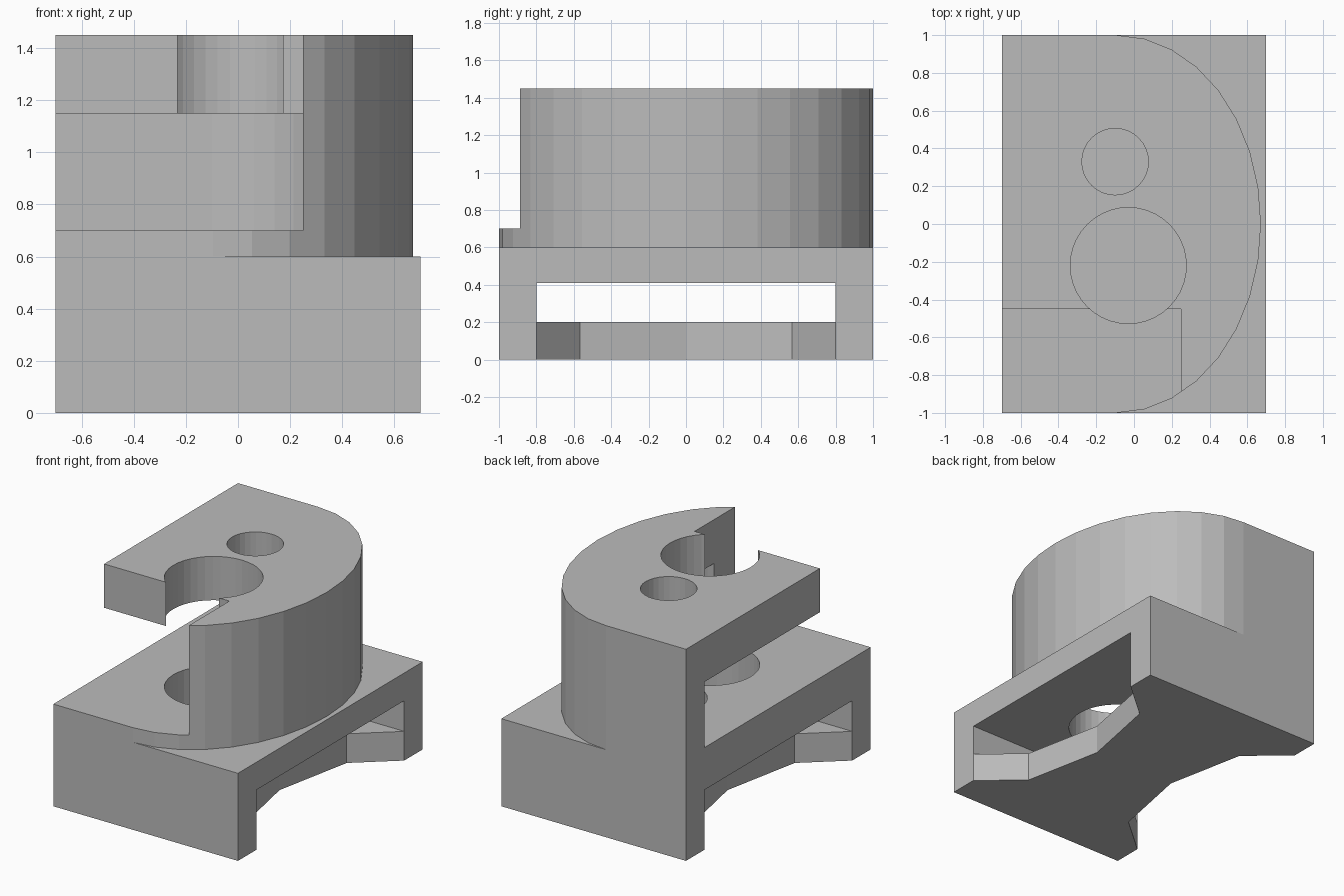
import bpy, bmesh, math

if "Cube" in bpy.data.objects:
    bpy.data.objects.remove(bpy.data.objects["Cube"])

grey = bpy.data.materials.new("plain grey")
grey.diffuse_color = (0.5, 0.5, 0.5, 1)
grey.use_nodes = True
grey.node_tree.nodes["Principled BSDF"].inputs["Base Color"].default_value = grey.diffuse_color


def prism(name, pts, z0, z1):
    """Extrude a plan outline from z0 to z1."""
    bm = bmesh.new()
    face = bm.faces.new([bm.verts.new((x, y, z0)) for x, y in pts])
    ext = bmesh.ops.extrude_face_region(bm, geom=[face])
    for v in ext["geom"]:
        if isinstance(v, bmesh.types.BMVert):
            v.co.z = z1
    bmesh.ops.recalc_face_normals(bm, faces=bm.faces[:])
    me = bpy.data.meshes.new(name)
    bm.to_mesh(me)
    bm.free()
    me.materials.append(grey)
    ob = bpy.data.objects.new(name, me)
    bpy.context.collection.objects.link(ob)
    return ob


def rect(x0, x1, y0, y1):
    return [(x0, y0), (x1, y0), (x1, y1), (x0, y1)]


def oval(cx, cy, rx, ry, n):
    return [(cx + rx * math.cos(2 * math.pi * i / n),
             cy + ry * math.sin(2 * math.pi * i / n)) for i in range(n)]


def d_shape(x0, cx, rx, ry, n):
    """Straight back at x0, half oval on the +x side."""
    arc = [(cx + rx * math.cos(a), ry * math.sin(a))
           for a in (-math.pi / 2 + math.pi * i / n for i in range(n + 1))]
    return [(x0, -ry)] + arc + [(x0, ry)]


def combine(ob, other, operation):
    mod = ob.modifiers.new("cut", "BOOLEAN")
    mod.object, mod.operation, mod.solver = other, operation, "EXACT"
    bpy.context.view_layer.update()
    dg = bpy.context.evaluated_depsgraph_get()
    me = bpy.data.meshes.new_from_object(ob.evaluated_get(dg))
    ob.modifiers.clear()
    ob.data = me
    bpy.data.objects.remove(other, do_unlink=True)


# block base with the D-shaped body standing on it
body = prism("bracket_body", rect(-0.7, 0.7, -1, 1), 0, 0.6)
combine(body, prism("upper_body", d_shape(-0.7, -0.095, 0.767, 1, 16), 0.5, 1.45), "UNION")

cutters = [
    # slot through the base, and eight-sided bites out of the bottom plate
    prism("base_slot", rect(-1, 1, -0.8, 0.8), 0.2, 0.41),
    prism("right_bite", oval(0.7, 0, 0.385, 0.8, 8), -0.1, 0.3),
    prism("left_bite", oval(-0.7, 0, 0.385, 0.8, 8), -0.1, 0.3),
    # open front corner and the undercut below the top plate
    prism("corner_cut", rect(-1, 0.25, -1.5, -0.45), 0.7, 1.6),
    prism("undercut", d_shape(-1, -0.1, 0.625, 0.8, 24), 0.7, 1.15),
    # round holes
    prism("large_hole", oval(-0.03, -0.22, 0.307, 0.307, 40), 0.3, 1.6),
    prism("small_hole", oval(-0.1, 0.33, 0.176, 0.176, 32), 1.0, 1.6),
    prism("lower_hole", oval(-0.1, 0.33, 0.24, 0.24, 32), 0.3, 1.0),
]
for c in cutters:
    combine(body, c, "DIFFERENCE")
